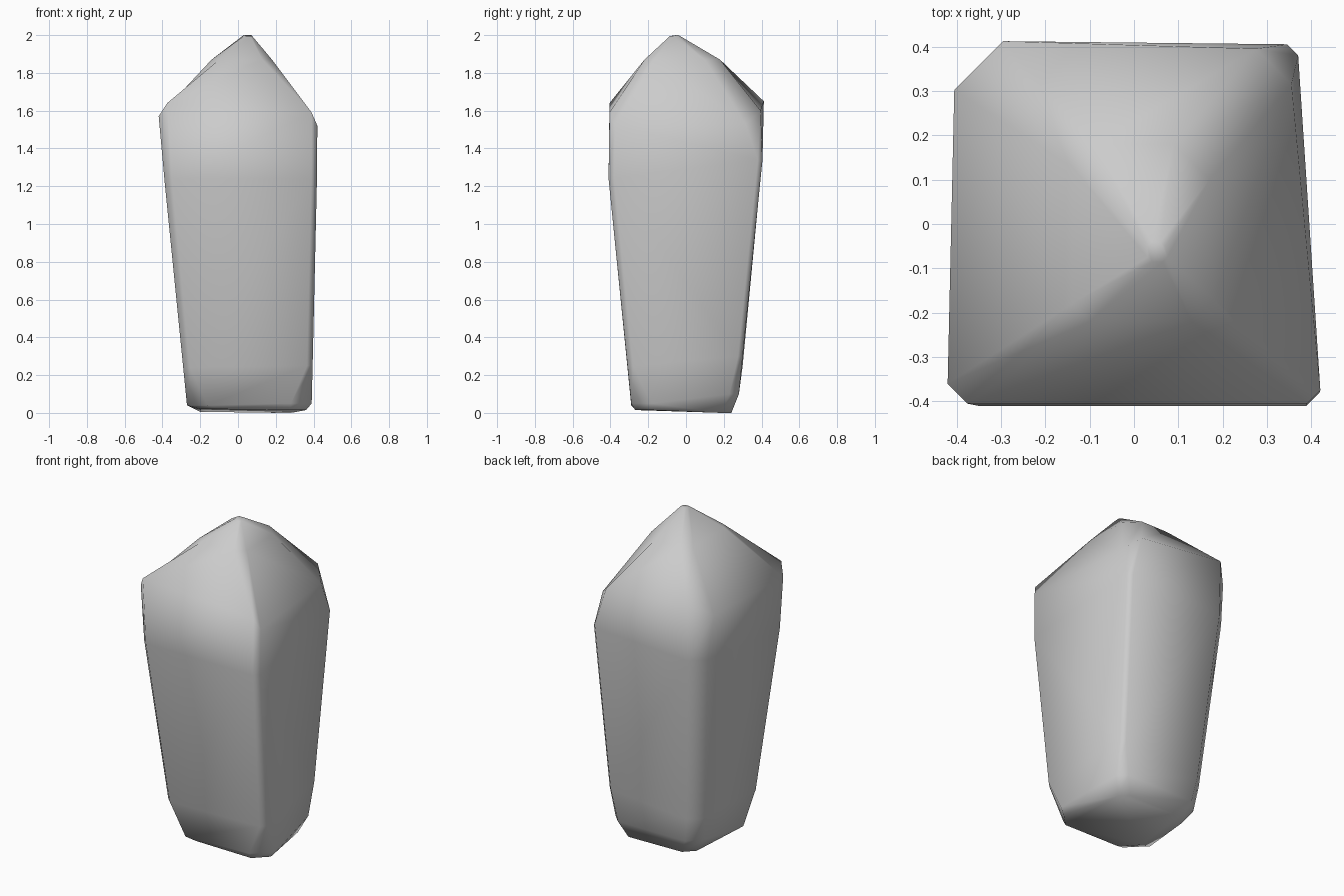
import bpy
import bmesh
from mathutils import Vector

default_cube = bpy.data.objects.get("Cube")
if default_cube:
    bpy.data.objects.remove(default_cube, do_unlink=True)


def make_material(name, value):
    material = bpy.data.materials.new(name)
    material.use_nodes = True
    color = (value, value, value, 1.0)
    material.diffuse_color = color
    material.node_tree.nodes["Principled BSDF"].inputs["Base Color"].default_value = color
    return material


def section(front_left, front_right, back_right, back_left, drop=0):
    """Four-sided cross-section with cut corners, listed anticlockwise.

    Each corner is x, y, z and the size of its cut; drop lowers the points on the sides."""
    directions = [(1, 1), (-1, 1), (-1, -1), (1, -1)]
    corners = [front_left, front_right, back_right, back_left]
    points = []
    for (x, y, z, cut), (toward_x, toward_y) in zip(corners, directions):
        side_point = Vector((x, y + toward_y * cut, z - drop))
        end_point = Vector((x + toward_x * cut, y, z))
        pair = [side_point, end_point]
        # Alternate the order so the outline never crosses itself
        if toward_x != toward_y:
            pair.reverse()
        points += pair
    return points


# Cross-sections from the foot to the tip
foot = section(
    (-0.2, -0.27, 0.02, 0.1), (0.36, -0.27, 0.015, 0.08),
    (0.28, 0.24, 0, 0.05), (-0.2, 0.24, 0.005, 0.06))
foot_bevel = section(
    (-0.27, -0.29, 0.04, 0.11), (0.39, -0.29, 0.05, 0.11),
    (0.325, 0.28, 0.1, 0.05), (-0.27, 0.28, 0.1, 0.08))
lower_body = section(
    (-0.29, -0.31, 0.24, 0.035), (0.395, -0.31, 0.25, 0.03),
    (0.335, 0.3, 0.3, 0.025), (-0.285, 0.3, 0.25, 0.07))
upper_body = section(
    (-0.39, -0.41, 1.24, 0.04), (0.418, -0.41, 1.24, 0.03),
    (0.37, 0.405, 1.34, 0.025), (-0.375, 0.4, 1.3, 0.08))
shoulder = section(
    (-0.42, -0.405, 1.64, 0.045), (0.42, -0.405, 1.59, 0.03),
    (0.355, 0.395, 1.6, 0.08), (-0.405, 0.412, 1.65, 0.11), drop=0.07)
roof = section(
    (-0.14, -0.22, 1.87, 0.04), (0.18, -0.22, 1.87, 0.05),
    (0.17, 0.18, 1.87, 0.08), (-0.14, 0.18, 1.87, 0.05))
tip = section(
    (0.03, -0.085, 1.995, 0.01), (0.075, -0.085, 1.995, 0.01),
    (0.07, -0.04, 2, 0.01), (0.03, -0.04, 2, 0.01))
sections = [foot, foot_bevel, lower_body, upper_body, shoulder, roof, tip]

# Loft the cross-sections into one closed stone
bm = bmesh.new()
rings = [[bm.verts.new(point) for point in points] for points in sections]
count = len(rings[0])
RIGHT_SIDE = 3
for lower, upper in zip(rings, rings[1:]):
    for i in range(count):
        j = (i + 1) % count
        if i == RIGHT_SIDE:
            # Diagonal crease across the warped side
            bm.faces.new((lower[i], lower[j], upper[i]))
            bm.faces.new((lower[j], upper[j], upper[i]))
        else:
            bm.faces.new((lower[i], lower[j], upper[j], upper[i]))
bm.faces.new(list(reversed(rings[0])))
bm.faces.new(rings[-1])
bmesh.ops.recalc_face_normals(bm, faces=bm.faces[:])
for face in bm.faces:
    face.smooth = True

mesh = bpy.data.meshes.new("crystal_stone")
bm.to_mesh(mesh)
bm.free()
mesh.materials.append(make_material("stone_grey", 0.6))
stone = bpy.data.objects.new("crystal_stone", mesh)
bpy.context.scene.collection.objects.link(stone)
